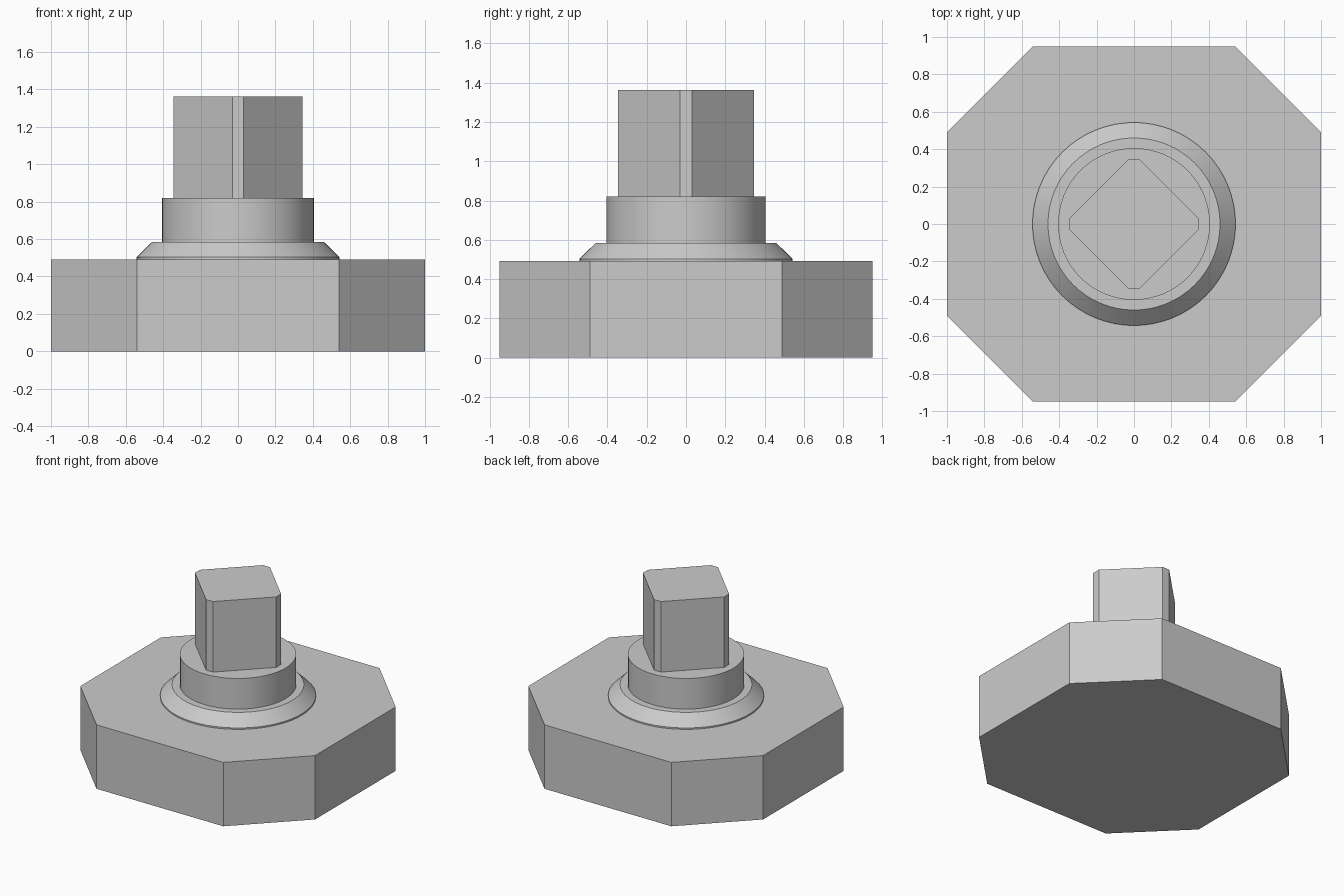
import bpy, bmesh, math

cube = bpy.data.objects.get("Cube")
if cube:
    bpy.data.objects.remove(cube, do_unlink=True)

# Single plain grey
grey = bpy.data.materials.new("light_grey")
grey.use_nodes = True
colour = (0.6, 0.6, 0.6, 1.0)
grey.diffuse_color = colour
grey.node_tree.nodes["Principled BSDF"].inputs["Base Color"].default_value = colour


def add_object(name, bm, smooth=False):
    bmesh.ops.recalc_face_normals(bm, faces=bm.faces)
    mesh = bpy.data.meshes.new(name)
    bm.to_mesh(mesh)
    bm.free()
    mesh.materials.append(grey)
    obj = bpy.data.objects.new(name, mesh)
    bpy.context.collection.objects.link(obj)
    if smooth:
        bpy.ops.object.select_all(action='DESELECT')
        obj.select_set(True)
        bpy.context.view_layer.objects.active = obj
        bpy.ops.object.shade_smooth_by_angle(angle=math.radians(30))
    return obj


def chamfered_prism(name, a, b, z0, z1):
    """Eight-sided prism through the mirrored corner points a and b."""
    quarter = [a, b]
    pts = []
    for sx, sy in ((1, 1), (-1, 1), (-1, -1), (1, -1)):
        corner = quarter if sx * sy > 0 else quarter[::-1]
        pts += [(sx * x, sy * y) for x, y in corner]
    bm = bmesh.new()
    face = bm.faces.new([bm.verts.new((x, y, z0)) for x, y in pts])
    new = bmesh.ops.extrude_face_region(bm, geom=[face])["geom"]
    top = [v for v in new if isinstance(v, bmesh.types.BMVert)]
    bmesh.ops.translate(bm, verts=top, vec=(0, 0, z1 - z0))
    # Keep a closed bottom
    if len(bm.faces) < 10:
        bm.faces.new([v for v in bm.verts if v not in top])
    return add_object(name, bm)


def lathe(name, profile, segments=64):
    """Closed turned solid from (radius, height) points, bottom to top."""
    bm = bmesh.new()
    rings = [[bm.verts.new((r * math.cos(2 * math.pi * i / segments),
                            r * math.sin(2 * math.pi * i / segments), z))
              for i in range(segments)] for r, z in profile]
    for low, high in zip(rings, rings[1:]):
        for i in range(segments):
            j = (i + 1) % segments
            bm.faces.new((low[i], low[j], high[j], high[i]))
    bm.faces.new(rings[0][::-1])
    bm.faces.new(rings[-1])
    return add_object(name, bm, smooth=True)


# Wide eight-sided base
chamfered_prism("base", (1.0, 0.49), (0.54, 0.95), 0.0, 0.492)

# Sloped collar stepping up into the round neck
lathe("collar_and_neck", [(0.543, 0.485), (0.543, 0.503), (0.46, 0.584),
                          (0.406, 0.584), (0.406, 0.82)])

# Square stem turned 45 degrees, with narrow flats on its corners
chamfered_prism("stem", (0.346, 0.03), (0.03, 0.346), 0.81, 1.363)
